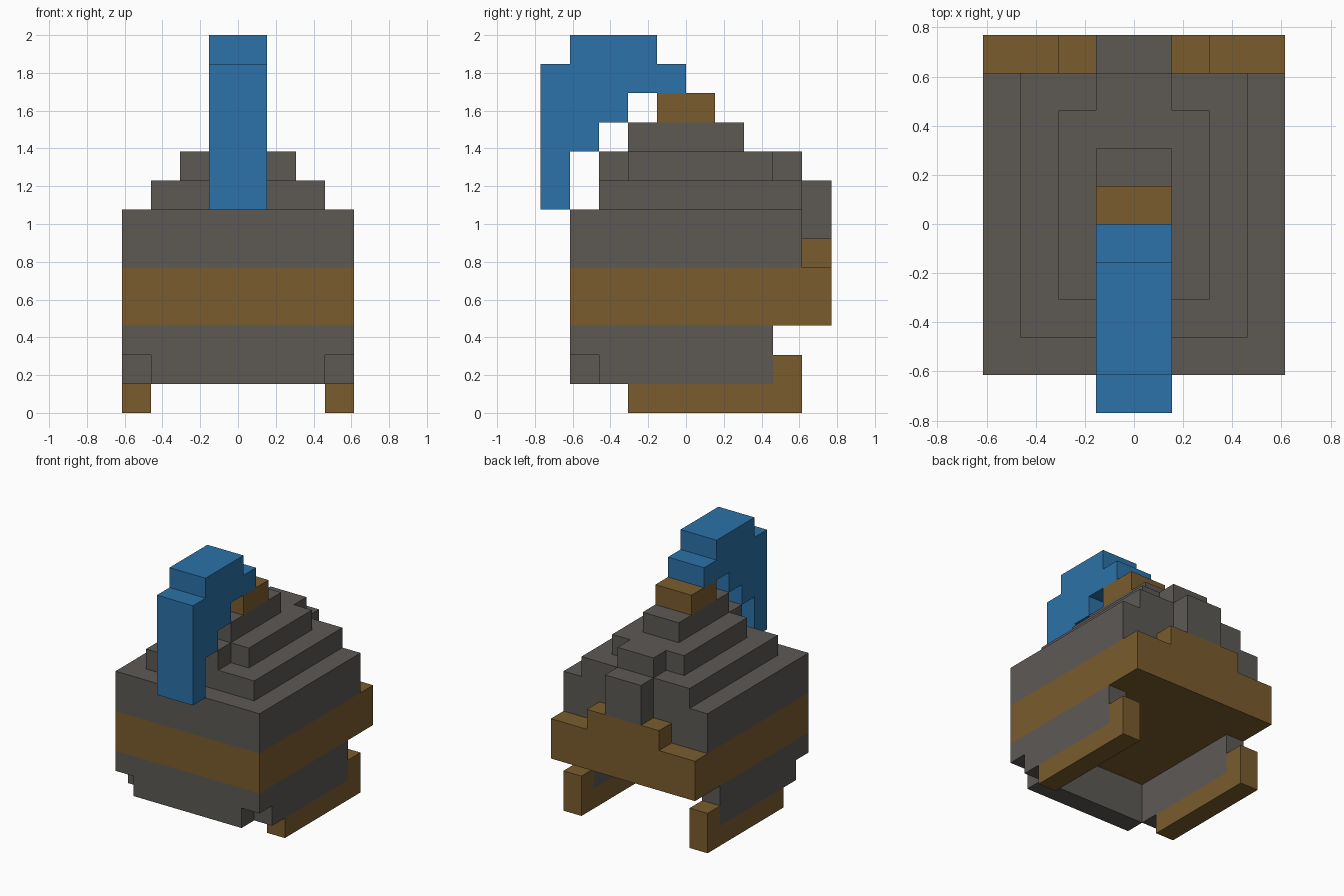
import bpy
import bmesh
from mathutils import Vector

old = bpy.data.objects.get("Cube")
if old:
    bpy.data.objects.remove(old, do_unlink=True)

U = 2 / 13  # one block of the stepped grid


def make_material(name, colour):
    mat = bpy.data.materials.new(name)
    mat.use_nodes = True
    mat.diffuse_color = (*colour, 1)
    mat.node_tree.nodes["Principled BSDF"].inputs["Base Color"].default_value = (*colour, 1)
    return mat


GREY = make_material("warm grey", (0.109, 0.1, 0.091))
BROWN = make_material("brown", (0.195, 0.107, 0.027))
BLUE = make_material("blue", (0.025, 0.171, 0.392))


def prism(name, mat, outline, start, end, axis="z"):
    """Extrude an outline along z (outline in x, y) or along x (outline in y, z)."""
    place = (lambda a, b: (start, a, b)) if axis == "x" else (lambda a, b: (a, b, start))
    step = Vector((end - start, 0, 0)) if axis == "x" else Vector((0, 0, end - start))
    bm = bmesh.new()
    face = bm.faces.new([bm.verts.new(place(a, b)) for a, b in outline])
    top = bmesh.ops.extrude_face_region(bm, geom=[face], use_keep_orig=True)["geom"]
    verts = [v for v in top if isinstance(v, bmesh.types.BMVert)]
    bmesh.ops.translate(bm, verts=verts, vec=step)
    bmesh.ops.scale(bm, verts=bm.verts, vec=(U, U, U))
    bmesh.ops.recalc_face_normals(bm, faces=bm.faces)
    mesh = bpy.data.meshes.new(name)
    bm.to_mesh(mesh)
    bm.free()
    mesh.materials.append(mat)
    obj = bpy.data.objects.new(name, mesh)
    bpy.context.scene.collection.objects.link(obj)
    return obj


def slab(name, mat, half_width, front, back, bottom, top):
    """Box centred on x."""
    w = half_width
    return prism(name, mat, [(-w, front), (w, front), (w, back), (-w, back)], bottom, top)


# Hollow lower shell, open at the back, with notched front corners
prism("lower_shell", GREY,
      [(-4, -4), (4, -4), (4, 3), (3, 3), (3, -3), (-3, -3), (-3, 3), (-4, 3)], 2, 3)
slab("lower_front_wall", GREY, 3, -4, -3, 1, 2)

# Side walls and runners with upturned back ends
for side, x in (("left", 3), ("right", -4)):
    prism(side + "_lower_wall", GREY, [(-3, 1), (3, 1), (3, 2), (-3, 2)], x, x + 1, "x")
    prism(side + "_runner", BROWN,
          [(-2, 0), (4, 0), (4, 2), (3, 2), (3, 1), (-2, 1)], x, x + 1, "x")

# Brown band with its raised back rim
slab("band", BROWN, 4, -4, 5, 3, 5)
slab("band_back_rim", BROWN, 2, 4, 5, 5, 6)

# Stepped dome
slab("dome_base", GREY, 4, -4, 4, 5, 7)
slab("dome_lower_step", GREY, 3, -3, 4, 7, 8)
prism("dome_middle_step", GREY,
      [(-1, -3), (1, -3), (1, -2), (2, -2), (2, 3), (1, 3),
       (1, 4), (-1, 4), (-1, 3), (-2, 3), (-2, -2), (-1, -2)], 8, 9)
slab("dome_upper_step", GREY, 1, -2, 2, 9, 10)
slab("back_spine", GREY, 1, 4, 5, 6, 8)

# Brown cap and the blue plume arching forward from it
slab("plume_socket", BROWN, 1, -1, 1, 10, 11)
prism("plume", BLUE,
      [(-5, 7), (-4, 7), (-4, 9), (-3, 9), (-3, 10), (-2, 10), (-2, 11), (0, 11),
       (0, 12), (-1, 12), (-1, 13), (-4, 13), (-4, 12), (-5, 12)], -1, 1, "x")
